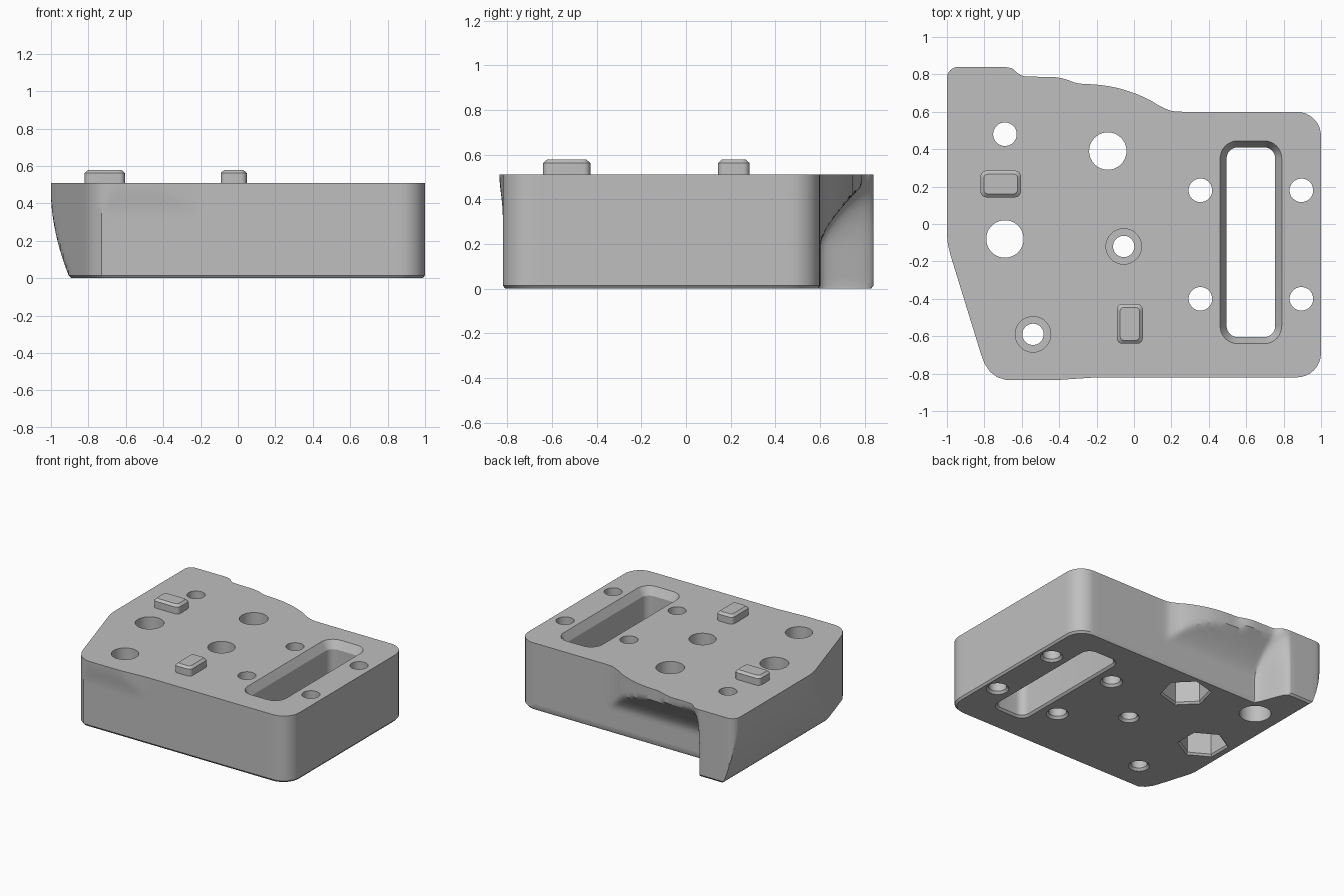
import bpy, bmesh, math
from mathutils import Vector

if "Cube" in bpy.data.objects:
    bpy.data.objects.remove(bpy.data.objects["Cube"])

TOP = 0.51
gray = bpy.data.materials.new("plain gray")
gray.diffuse_color = (0.52, 0.52, 0.52, 1)
gray.use_nodes = True
gray.node_tree.nodes["Principled BSDF"].inputs["Base Color"].default_value = gray.diffuse_color


def loft(name, rings):
    """Closed solid from stacked rings of equal point count."""
    bm = bmesh.new()
    vs = [[bm.verts.new(p) for p in r] for r in rings]
    n = len(vs[0])
    for a, b in zip(vs, vs[1:]):
        for i in range(n):
            j = (i + 1) % n
            bm.faces.new((a[i], a[j], b[j], b[i]))
    bm.faces.new(vs[0][::-1])
    bm.faces.new(vs[-1])
    bmesh.ops.recalc_face_normals(bm, faces=bm.faces)
    me = bpy.data.meshes.new(name)
    bm.to_mesh(me)
    bm.free()
    ob = bpy.data.objects.new(name, me)
    bpy.context.collection.objects.link(ob)
    me.materials.append(gray)
    return ob


def arc(cx, cy, r, a0, a1, n=8):
    return [(cx + r * math.cos(math.radians(a0 + (a1 - a0) * i / n)),
             cy + r * math.sin(math.radians(a0 + (a1 - a0) * i / n))) for i in range(n + 1)]


def rounded(x0, x1, y0, y1, r, z):
    pts = (arc(x1 - r, y0 + r, r, -90, 0) + arc(x1 - r, y1 - r, r, 0, 90)
           + arc(x0 + r, y1 - r, r, 90, 180) + arc(x0 + r, y0 + r, r, 180, 270))
    return [(x, y, z) for x, y in pts]


def revolve(x, y, profile, n=40, turn=0):
    return loft("cutter", [[(px, py, z) for px, py in arc(x, y, r, turn, turn + 360, n)[:-1]]
                           for z, r in profile])


def spline(pts, n=4):
    out = []
    v = [Vector(p) for p in [pts[0]] + pts + [pts[-1]]]
    for a, b, c, d in zip(v, v[1:], v[2:], v[3:]):
        for i in range(n):
            t = i / n
            out.append(tuple(0.5 * (2 * b + (c - a) * t + (2 * a - 5 * b + 4 * c - d) * t * t
                                    + (3 * b - a - 3 * c + d) * t ** 3)))
    return out + [pts[-1]]


def smooth(t):
    t = max(0, min(1, t))
    return t * t * (3 - 2 * t)


# Outline of the top face, counter-clockwise
back = [(0.26, 0.6), (0.2, 0.605), (0.14, 0.63), (0.08, 0.665), (0, 0.7), (-0.1, 0.73),
        (-0.2, 0.745), (-0.3, 0.752), (-0.36, 0.772), (-0.42, 0.785), (-0.5, 0.787),
        (-0.585, 0.79), (-0.62, 0.805), (-0.65, 0.83), (-0.68, 0.838), (-0.71, 0.84)]
corners = (arc(0.87, -0.69, 0.13, -90, 0) + arc(0.87, 0.47, 0.13, 0, 90) + spline(back)
           + arc(-0.94, 0.78, 0.06, 90, 180)
           + [(-1, -0.06), (-0.995, -0.11), (-0.98, -0.17), (-0.82, -0.69), (-0.8, -0.745),
              (-0.77, -0.79), (-0.73, -0.82), (-0.68, -0.835), (-0.42, -0.835),
              (-0.32, -0.828), (-0.2, -0.82)])
outline = []
for a, b in zip(corners, corners[1:] + corners[:1]):
    a, b = Vector(a), Vector(b)
    steps = max(1, math.ceil((b - a).length / 0.05))
    outline += [a.lerp(b, i / steps) for i in range(steps)]


def section(z):
    """Outline at height z: left side tucks in, cove under the back bulge."""
    left = -1 + 0.1 * max(0, 1 - z / 0.45) ** 1.8
    cove = 0.6 + 0.24 * max(0, (z - 0.2) / (TOP - 0.2)) ** 1.4
    front = -0.82 - 0.015 * smooth((z - 0.33) / 0.18)
    ring = []
    for p in outline:
        limit = 0.84 - smooth((p.x + 0.71) / 0.13) * (0.84 - cove)
        ring.append((max(p.x, left), max(min(p.y, limit), front), z))
    return ring


levels = [0.015] + [0.05 + 0.46 * i / 16 for i in range(17)]
foot = [(x * 0.988, y * 0.986, 0) for x, y, z in section(0)]
block = loft("block", [foot] + [section(z) for z in levels])

cutters = []
# Four mounting holes around the slot
for x in (0.355, 0.895):
    for y in (-0.4, 0.18):
        cutters.append(revolve(x, y, [(-0.1, 0.078), (0, 0.078), (0.018, 0.063), (0.7, 0.063)]))
# Counterbored screw holes
for x, y in ((-0.055, -0.12), (-0.54, -0.59)):
    cutters.append(revolve(x, y, [(-0.1, 0.072), (0, 0.072), (0.018, 0.057), (0.2, 0.057),
                                  (0.2, 0.095), (0.7, 0.095)]))
# Hole with a wide bore from below
cutters.append(revolve(-0.69, 0.48, [(-0.1, 0.11), (0.25, 0.11), (0.25, 0.063), (0.7, 0.063)]))
# Large holes with hexagonal pockets below
for x, y, turn in ((-0.14, 0.39, 15), (-0.69, -0.08, 30)):
    cutters.append(revolve(x, y, [(-0.1, 0.1), (0.7, 0.1)]))
    cutters.append(revolve(x, y, [(-0.1, 0.178), (0, 0.178), (0.015, 0.165), (0.25, 0.165)], 6, turn))
# Long slot with bevelled rim
slot = [(-0.1, 0.015), (0, 0.015), (0.015, 0), (0.45, 0), (TOP, 0.035), (0.7, 0.035)]
cutters.append(loft("cutter", [rounded(0.495 - o, 0.755 + o, -0.605 - o, 0.41 + o, 0.06 + o, z)
                               for z, o in slot]))

bpy.context.view_layer.objects.active = block
for c in cutters:
    m = block.modifiers.new("cut", 'BOOLEAN')
    m.operation, m.solver, m.object = 'DIFFERENCE', 'EXACT', c
    bpy.ops.object.modifier_apply(modifier=m.name)
    bpy.data.objects.remove(c)

# Raised locating pegs
parts = [block]
for name, x0, x1, y0, y1 in (("left_peg", -0.82, -0.605, 0.143, 0.285),
                             ("front_peg", -0.092, 0.047, -0.64, -0.428)):
    parts.append(loft(name, [rounded(x0 + o, x1 - o, y0 + o, y1 - o, 0.03 - o * 0.5, z)
                             for z, o in ((0.49, 0), (0.562, 0), (0.578, 0.018))]))

bpy.ops.object.select_all(action='DESELECT')
for ob in parts:
    ob.select_set(True)
bpy.ops.object.shade_smooth_by_angle(angle=math.radians(30))
